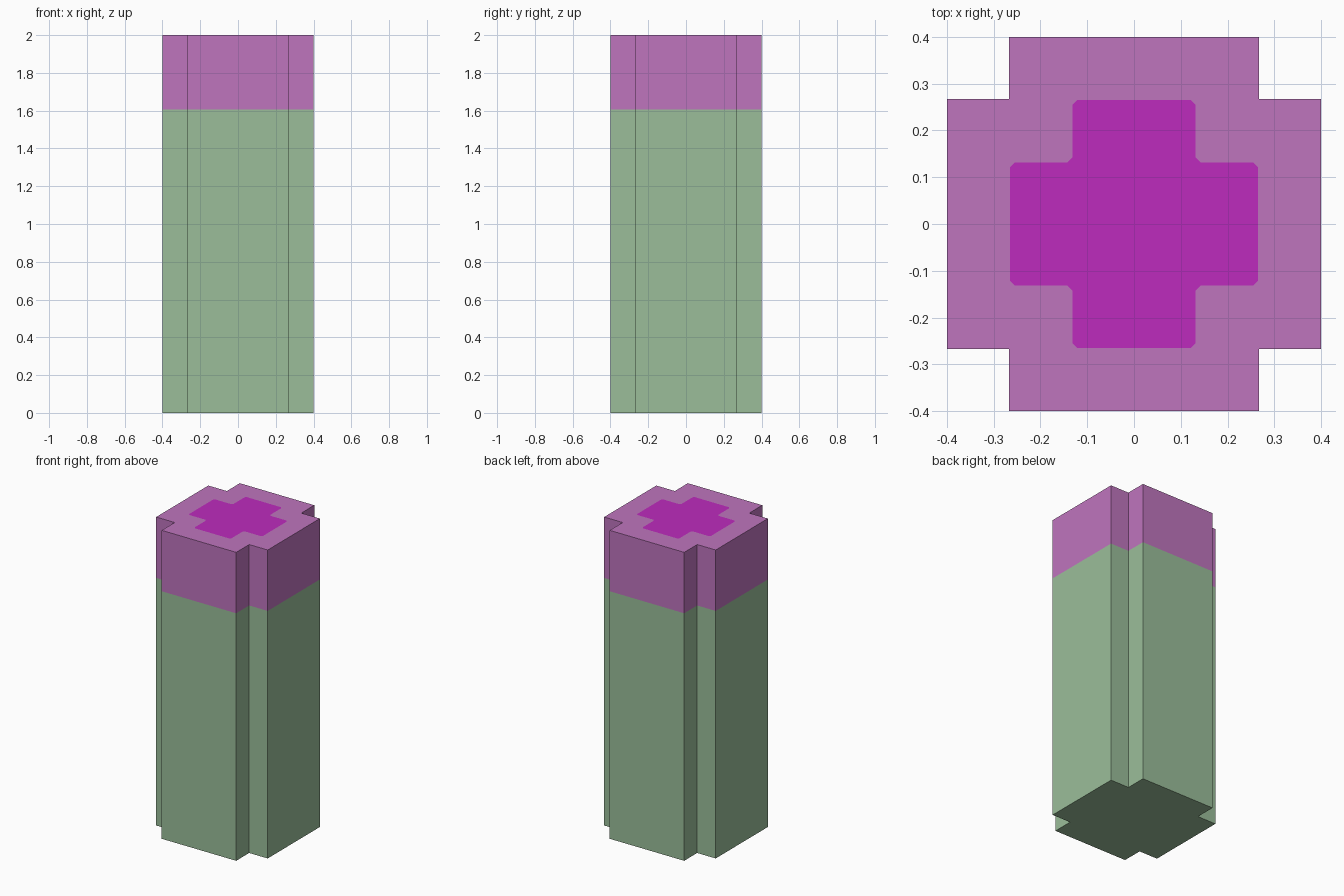
import bpy, bmesh
from mathutils import Vector

cube = bpy.data.objects.get("Cube")
if cube:
    bpy.data.objects.remove(cube, do_unlink=True)


def material(name, rgb):
    """Flat material from 8-bit sRGB values."""
    lin = [((c / 255 + 0.055) / 1.055) ** 2.4 for c in rgb]
    m = bpy.data.materials.new(name)
    m.use_nodes = True
    m.diffuse_color = (*lin, 1)
    bsdf = next(n for n in m.node_tree.nodes if n.type == 'BSDF_PRINCIPLED')
    bsdf.inputs["Base Color"].default_value = (*lin, 1)
    return m


GREEN, PINK, MAGENTA = range(3)
materials = [material("pale green", (155, 190, 154)),
             material("soft pink", (191, 117, 190)),
             material("bright magenta", (190, 43, 190))]


def cross(a, b):
    """Plus-shaped outline, anticlockwise: arms reach a, half-width b."""
    pts = []
    corner = [(a, b), (b, b), (b, a)]
    for _ in range(4):
        pts += [Vector((x, y)) for x, y in corner]
        corner = [(-y, x) for x, y in corner]
    return pts


HEIGHT, BAND = 2.0, 1.605
CHAMFER = 0.01
outline = cross(0.4, 0.267)
patch = cross(0.265, 0.132)
n = len(outline)

bm = bmesh.new()


def face(verts, mat):
    bm.faces.new(verts).material_index = mat


# Column walls: green shaft with a pink band above
rings = [[bm.verts.new((p.x, p.y, z)) for p in outline] for z in (0, BAND, HEIGHT)]
for lower, upper, mat in ((rings[0], rings[1], GREEN), (rings[1], rings[2], PINK)):
    for i in range(n):
        j = (i + 1) % n
        face((lower[i], lower[j], upper[j], upper[i]), mat)
face(rings[0][::-1], GREEN)

# Top: magenta cross with clipped corners, set flush in a pink border
inner = []
for i, p in enumerate(patch):
    ends = []
    for q in (patch[i - 1], patch[(i + 1) % n]):
        c = p + (q - p).normalized() * CHAMFER
        ends.append(bm.verts.new((c.x, c.y, HEIGHT)))
    inner.append(ends)
top = rings[2]
for i in range(n):
    j = (i + 1) % n
    face((top[i], inner[i][1], inner[i][0]), PINK)
    face((top[i], top[j], inner[j][0], inner[i][1]), PINK)
face([v for pair in inner for v in pair], MAGENTA)

bmesh.ops.recalc_face_normals(bm, faces=bm.faces)
mesh = bpy.data.meshes.new("cross_column")
bm.to_mesh(mesh)
bm.free()
for m in materials:
    mesh.materials.append(m)
bpy.context.collection.objects.link(bpy.data.objects.new("cross_column", mesh))
